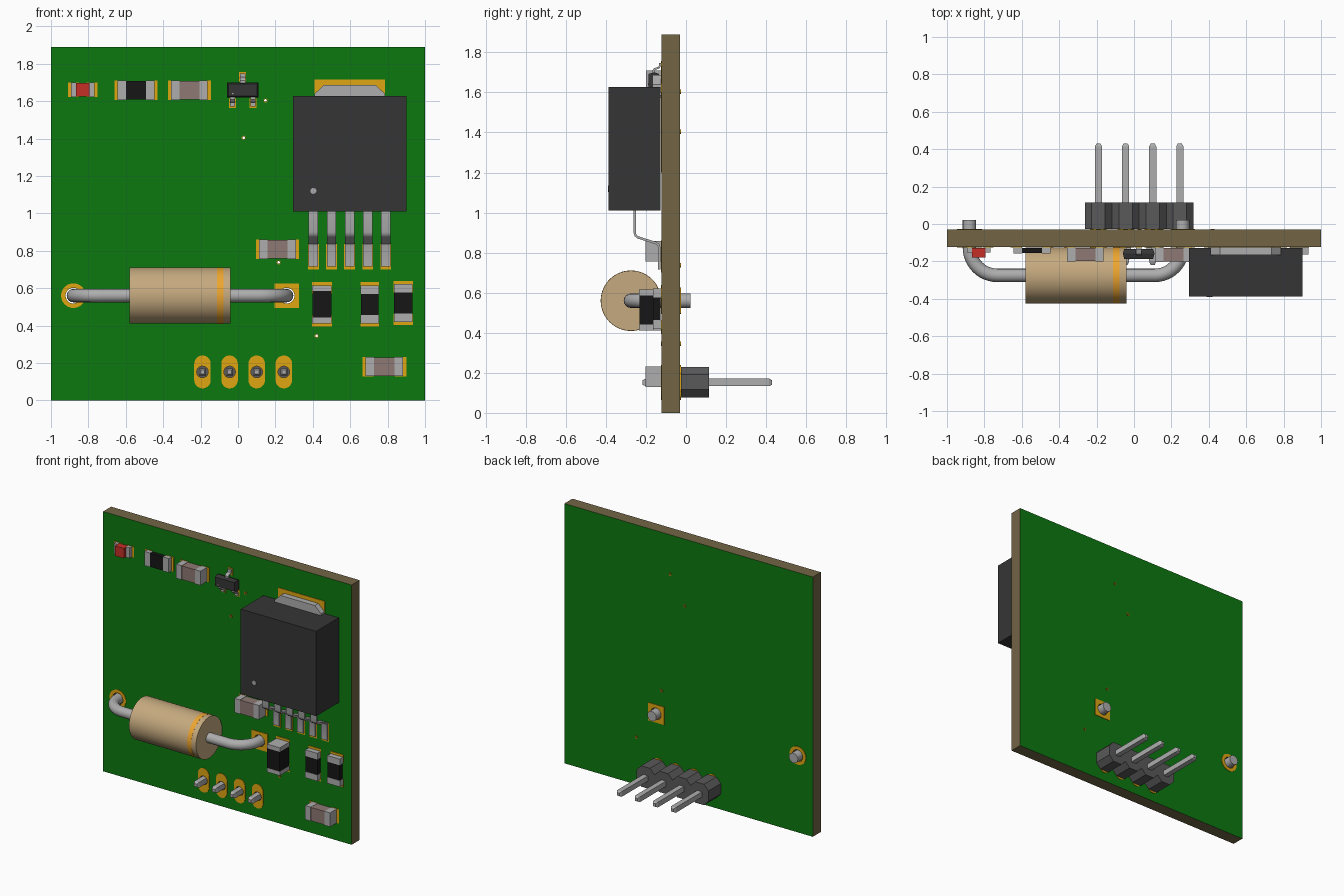
import bpy, bmesh
from math import sin, cos, pi, radians

if "Cube" in bpy.data.objects:
    bpy.data.objects.remove(bpy.data.objects["Cube"])

F, B = -0.122, -0.03          # front and back faces of the board


def mat(name, r, g, b):
    m = bpy.data.materials.new(name)
    m.diffuse_color = (r, g, b, 1)
    m.use_nodes = True
    m.node_tree.nodes["Principled BSDF"].inputs["Base Color"].default_value = m.diffuse_color
    return m


GREEN = mat("solder_mask", 0.004, 0.19, 0.005)
EDGE = mat("board_core", 0.17, 0.13, 0.06)
GOLD = mat("gold_pad", 0.74, 0.38, 0.006)
SILVER = mat("tinned_metal", 0.42, 0.42, 0.42)
BLACK = mat("black_coating", 0.008, 0.008, 0.008)
EPOXY = mat("dark_epoxy", 0.036, 0.036, 0.036)
CERAMIC = mat("ceramic", 0.27, 0.19, 0.17)
RED = mat("red_lens", 0.55, 0.03, 0.02)
TAN = mat("tan_body", 0.56, 0.40, 0.21)
BAND = mat("orange_band", 0.85, 0.38, 0.03)
PLASTIC = mat("header_plastic", 0.10, 0.10, 0.10)


def finish(name, bm, mats, smooth=False):
    bmesh.ops.recalc_face_normals(bm, faces=bm.faces[:])
    me = bpy.data.meshes.new(name)
    bm.to_mesh(me)
    bm.free()
    for m in mats:
        me.materials.append(m)
    ob = bpy.data.objects.new(name, me)
    bpy.context.collection.objects.link(ob)
    if smooth:
        select(ob)
        bpy.ops.object.shade_smooth_by_angle(angle=radians(35))
    return ob


def select(ob):
    bpy.ops.object.select_all(action='DESELECT')
    ob.select_set(True)
    bpy.context.view_layer.objects.active = ob


def loft(bm, rings, mi=0):
    """Skin closed rings of equal length and cap both ends."""
    vs = [[bm.verts.new(p) for p in r] for r in rings]
    n = len(vs[0])
    faces = [bm.faces.new((a[i], a[(i + 1) % n], b[(i + 1) % n], b[i]))
             for a, b in zip(vs, vs[1:]) for i in range(n)]
    faces += [bm.faces.new(vs[0]), bm.faces.new(vs[-1])]
    for f in faces:
        f.material_index = mi


def prism(bm, pts, a, b, mi=0, axis='y'):
    place = (lambda u, v, t: (u, t, v)) if axis == 'y' else (lambda u, v, t: (t, u, v))
    loft(bm, [[place(u, v, t) for u, v in pts] for t in (a, b)], mi)


def rect(x0, x1, z0, z1):
    return [(x0, z0), (x1, z0), (x1, z1), (x0, z1)]


def circle(x, z, r, n=32):
    return [(x + r * cos(2 * pi * i / n), z + r * sin(2 * pi * i / n)) for i in range(n)]


def ribbon(bm, path, t, x0, x1, mi=0):
    """Flat bent strip: a (y, z) path given thickness t and extruded in x."""
    left, right = [], []
    for i, (y, z) in enumerate(path):
        p, q = path[max(i - 1, 0)], path[min(i + 1, len(path) - 1)]
        dy, dz = q[0] - p[0], q[1] - p[1]
        k = t / 2 / (dy * dy + dz * dz) ** 0.5
        left.append((y - dz * k, z + dy * k))
        right.append((y + dz * k, z - dy * k))
    prism(bm, left + right[::-1], x0, x1, mi, 'x')


# Circuit board: green faces, brown edge
PIN_X = [-0.19, -0.045, 0.10, 0.245]
PIN_Z = 0.152
VIAS = [(0.147, 1.604), (0.03, 1.404), (0.217, 0.738), (0.42, 0.345)]
LEAD_L, LEAD_R, AX_Z, AX_Y, AX_R = -0.88, 0.26, 0.56, -0.275, 0.15

bm = bmesh.new()
prism(bm, rect(-1, 1, 0, 1.89), F, B)
bm.normal_update()
for f in bm.faces:
    f.material_index = 1 if abs(f.normal.y) > 0.9 else 0
board = finish("circuit_board", bm, [EDGE, GREEN])

# Through-hole pads on both faces
bm = bmesh.new()
for a, b in ((F - 0.004, F), (B, B + 0.004)):
    for x in PIN_X:
        s = [(x + 0.044 * cos(pi * i / 24), PIN_Z + (0.044 if i <= 24 else -0.044)
              + 0.044 * sin(pi * i / 24)) for i in range(49)]
        s.insert(25, (x - 0.044, PIN_Z - 0.044))
        s.pop()
        prism(bm, s + [(x + 0.044, PIN_Z - 0.044)], a, b)
    prism(bm, circle(LEAD_L, AX_Z, 0.066), a, b)
    prism(bm, rect(LEAD_R - 0.065, LEAD_R + 0.065, AX_Z - 0.065, AX_Z + 0.065), a, b)
    for x, z in VIAS:
        prism(bm, circle(x, z, 0.011, 16), a, b)
hole_pads = finish("through_hole_pads", bm, [GOLD])

# Drill all holes through the board and its pads
bm = bmesh.new()
for x, z, r in ([(x, PIN_Z, 0.031) for x in PIN_X] + [(x, z, 0.007) for x, z in VIAS]
                + [(LEAD_L, AX_Z, 0.042), (LEAD_R, AX_Z, 0.042)]):
    prism(bm, circle(x, z, r, 24), -0.3, 0.2)
drill = finish("drill_cutter", bm, [])
drill.hide_render = True
for ob in (board, hole_pads):
    m = ob.modifiers.new("drill", 'BOOLEAN')
    m.operation, m.solver, m.object = 'DIFFERENCE', 'EXACT', drill
    select(ob)
    bpy.ops.object.modifier_apply(modifier="drill")
bpy.data.objects.remove(drill)


# Chip parts: two pads, two metal end caps, a body between
def chip(name, x0, x1, z0, z1, depth, body, cap=0.045, end_depth=None):
    tall = z1 - z0 > x1 - x0
    lo, hi, s0, s1 = (z0, z1, x0, x1) if tall else (x0, x1, z0, z1)
    r = (lambda a, b, i: rect(s0 + i, s1 - i, a, b)) if tall else \
        (lambda a, b, i: rect(a, b, s0 + i, s1 - i))
    bm = bmesh.new()
    a, b = lo + 0.017, hi - 0.017
    for p, q in ((lo, lo + 0.06), (hi - 0.06, hi)):
        prism(bm, r(p, q, 0), F - 0.004, F, 0)
    for p, q in ((a, a + cap), (b - cap, b)):
        prism(bm, r(p, q, 0.001), F - (end_depth or depth), F - 0.004, 1)
    prism(bm, r(a + cap, b - cap, 0.003), F - depth + 0.002, F - 0.005, 2)
    finish(name, bm, [GOLD, SILVER, body])


chip("indicator_light", -0.91, -0.75, 1.622, 1.70, 0.058, RED, 0.028, 0.03)
chip("top_resistor", -0.66, -0.43, 1.605, 1.71, 0.036, BLACK)
chip("top_capacitor", -0.375, -0.145, 1.605, 1.71, 0.078, CERAMIC)
chip("middle_capacitor", 0.095, 0.327, 0.755, 0.86, 0.08, CERAMIC)
chip("lower_capacitor", 0.665, 0.90, 0.128, 0.232, 0.08, CERAMIC)
chip("thick_resistor", 0.395, 0.502, 0.395, 0.632, 0.113, BLACK, 0.03)
chip("middle_resistor", 0.655, 0.755, 0.395, 0.632, 0.042, BLACK)
chip("right_resistor", 0.832, 0.935, 0.402, 0.638, 0.042, BLACK)

# Small three-pin transistor
bm = bmesh.new()
rings = []
for y, i in ((F - 0.012, 0.008), (F - 0.035, 0), (F - 0.066, 0.008)):
    rings.append([(x, y, z) for x, z in rect(-0.06 + i, 0.11 - i, 1.62 + i, 1.70 - i)])
loft(bm, rings, 2)
prism(bm, circle(-0.028, 1.64, 0.004, 12), F - 0.067, F - 0.06, 1)
for x, s in ((0.025, 1), (-0.03, -1), (0.08, -1)):
    za, zb = sorted((1.66 + s * 0.045, 1.66 + s * 0.096))
    prism(bm, rect(x - 0.019, x + 0.019, za, zb), F - 0.004, F, 0)
    path = [(F - 0.04, 0.03), (F - 0.04, 0.05), (F - 0.034, 0.057),
            (F - 0.013, 0.064), (F - 0.009, 0.07), (F - 0.009, 0.088)]
    ribbon(bm, [(y, 1.66 + s * z) for y, z in path], 0.01, x - 0.014, x + 0.014, 1)
finish("small_transistor", bm, [GOLD, SILVER, EPOXY])

# Power regulator: block, tab, five bent leads and their pads
bm = bmesh.new()
prism(bm, rect(0.293, 0.90, 1.01, 1.627), -0.387, F - 0.005, 2)
prism(bm, circle(0.403, 1.12, 0.016, 24), -0.39, -0.38, 1)
prism(bm, rect(0.41, 0.785, 1.2, 1.715), F - 0.004, F, 0)
prism(bm, [(0.41, 1.6), (0.785, 1.6), (0.785, 1.64), (0.735, 1.687),
           (0.46, 1.687), (0.41, 1.64)], F - 0.045, F - 0.004, 1)
for i in range(5):
    x = 0.403 + i * 0.0968
    prism(bm, rect(x - 0.029, x + 0.029, 0.70, 0.835), F - 0.004, F, 0)
    ribbon(bm, [(-0.256, 1.03), (-0.256, 0.90), (-0.252, 0.886), (-0.24, 0.876),
                (-0.15, 0.848), (-0.138, 0.84), (-0.133, 0.826), (-0.133, 0.715)],
           0.012, x - 0.025, x + 0.025, 1)
finish("power_regulator", bm, [GOLD, SILVER, EPOXY], True)

# Axial diode: body, band and bent round leads
bm = bmesh.new()
prism(bm, circle(AX_Y, AX_Z, AX_R, 64), -0.58, -0.04, 0, 'x')
finish("diode_body", bm, [TAN], True)
bm = bmesh.new()
prism(bm, circle(AX_Y, AX_Z, AX_R + 0.001, 64), -0.112, -0.078, 0, 'x')
finish("diode_band", bm, [BAND], True)
for name, start, end, s in (("diode_left_lead", -0.55, LEAD_L, 1),
                            ("diode_right_lead", -0.07, LEAD_R, -1)):
    pts = [(start, AX_Y)]
    for i in range(13):
        a = i * pi / 24
        pts.append((end + s * 0.15 * (1 - sin(a)), AX_Y + 0.15 * (1 - cos(a))))
    pts.append((end, 0.022))
    cu = bpy.data.curves.new(name, 'CURVE')
    cu.dimensions, cu.bevel_depth, cu.bevel_resolution = '3D', 0.036, 6
    cu.use_fill_caps = True
    sp = cu.splines.new('POLY')
    sp.points.add(len(pts) - 1)
    for p, (x, y) in zip(sp.points, pts):
        p.co = (x, y, AX_Z, 1)
    cu.materials.append(SILVER)
    ob = bpy.data.objects.new(name, cu)
    bpy.context.collection.objects.link(ob)
    select(ob)
    bpy.ops.object.convert(target='MESH')
    bpy.ops.object.shade_smooth_by_angle(angle=radians(35))

# Pin header on the back: notched plastic strip and square pins
bm = bmesh.new()
top = []
for x in PIN_X:
    top += [(x - 0.0725, 0.038), (x - 0.036, 0.076), (x + 0.036, 0.076)]
top.append((PIN_X[-1] + 0.0725, 0.038))
outline = [(x, 0.154 + h) for x, h in top] + [(x, 0.154 - h) for x, h in top[::-1]]
prism(bm, outline, B + 0.004, 0.115)
finish("header_strip", bm, [PLASTIC])
bm = bmesh.new()
for x in PIN_X:
    loft(bm, [[(u, y, v) for u, v in rect(x - h, x + h, PIN_Z - h, PIN_Z + h)]
              for y, h in ((-0.218, 0.011), (-0.2, 0.019), (0.415, 0.019), (0.43, 0.011))])
finish("header_pins", bm, [SILVER])
